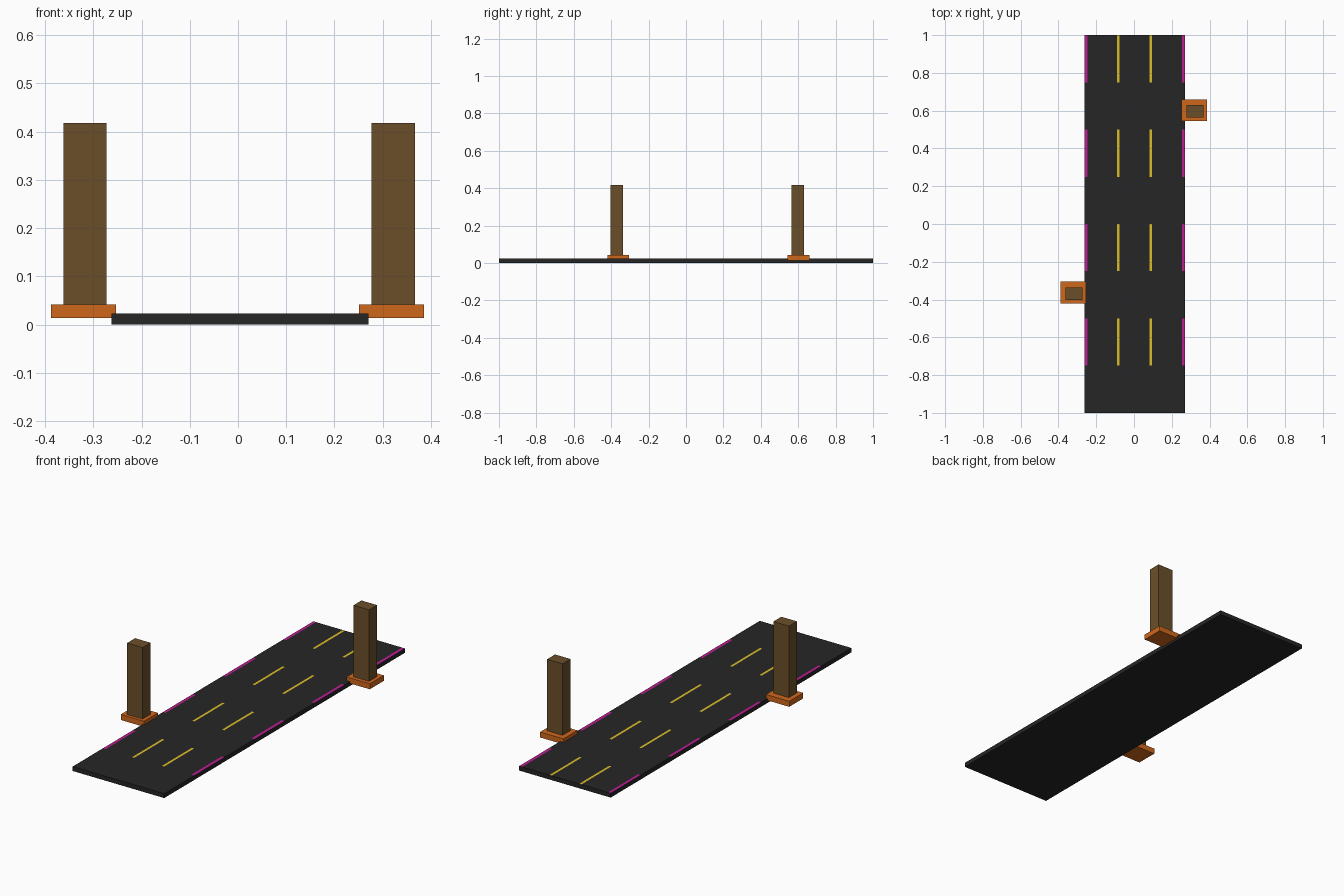
import bpy, bmesh
from mathutils import Vector

if "Cube" in bpy.data.objects:
    bpy.data.objects.remove(bpy.data.objects["Cube"])


def material(name, rgb):
    # display colour (0-255) to linear
    m = bpy.data.materials.new(name)
    m.diffuse_color = [(c / 255) ** 2.2 for c in rgb] + [1]
    m.use_nodes = True
    m.node_tree.nodes["Principled BSDF"].inputs["Base Color"].default_value = m.diffuse_color
    return m


asphalt = material("asphalt", (42, 42, 42))
yellow = material("yellow_paint", (218, 188, 45))
magenta = material("magenta_paint", (185, 35, 145))
orange = material("orange", (207, 103, 34))
brown = material("brown", (106, 80, 46))


def box_bmesh(x0, x1, y0, y1, z0, z1):
    bm = bmesh.new()
    bmesh.ops.create_cube(bm, size=1)
    bmesh.ops.scale(bm, vec=(x1 - x0, y1 - y0, z1 - z0), verts=bm.verts)
    bmesh.ops.translate(bm, vec=((x0 + x1) / 2, (y0 + y1) / 2, (z0 + z1) / 2), verts=bm.verts)
    return bm


def finish(name, bm, mats):
    me = bpy.data.meshes.new(name)
    bm.to_mesh(me)
    bm.free()
    for m in mats:
        me.materials.append(m)
    ob = bpy.data.objects.new(name, me)
    bpy.context.collection.objects.link(ob)
    return ob


# Road slab, cut along the stripe edges so the paint lies flush in its top
XL, XR, TOP = -0.262, 0.271, 0.023
stripes = [(XL, -0.246, 2), (-0.091, -0.078, 1), (0.082, 0.095, 1), (0.254, XR, 2)]
dashes = [(y, y + 0.25) for y in (-0.75, -0.25, 0.25, 0.75)]
bm = box_bmesh(XL, XR, -1, 1, 0, TOP)


def cut(axis, value):
    normal = Vector((0, 0, 0))
    normal[axis] = 1
    bmesh.ops.bisect_plane(bm, geom=bm.verts[:] + bm.edges[:] + bm.faces[:],
                           plane_co=normal * value, plane_no=normal)


for x0, x1, _ in stripes:
    for x in (x0, x1):
        if XL < x < XR:
            cut(0, x)
for y0, y1 in dashes:
    for y in (y0, y1):
        if y < 1:
            cut(1, y)

# Painted dashes
for f in bm.faces:
    f.normal_update()
    c = f.calc_center_median()
    if f.normal.z > 0.9 and any(a < c.y < b for a, b in dashes):
        for x0, x1, slot in stripes:
            if x0 < c.x < x1:
                f.material_index = slot
finish("road", bm, [asphalt, yellow, magenta])

# Roadside pillars on orange plinths
for side, bx, by, px, py in (("left", -0.3205, -0.362, -0.3175, -0.370),
                             ("right", 0.3185, 0.602, 0.322, 0.597)):
    finish(side + "_plinth",
           box_bmesh(bx - 0.0675, bx + 0.0675, by - 0.058, by + 0.058, 0.013, 0.042), [orange])
    finish(side + "_pillar",
           box_bmesh(px - 0.045, px + 0.045, py - 0.033, py + 0.033, 0.042, 0.418), [brown])
